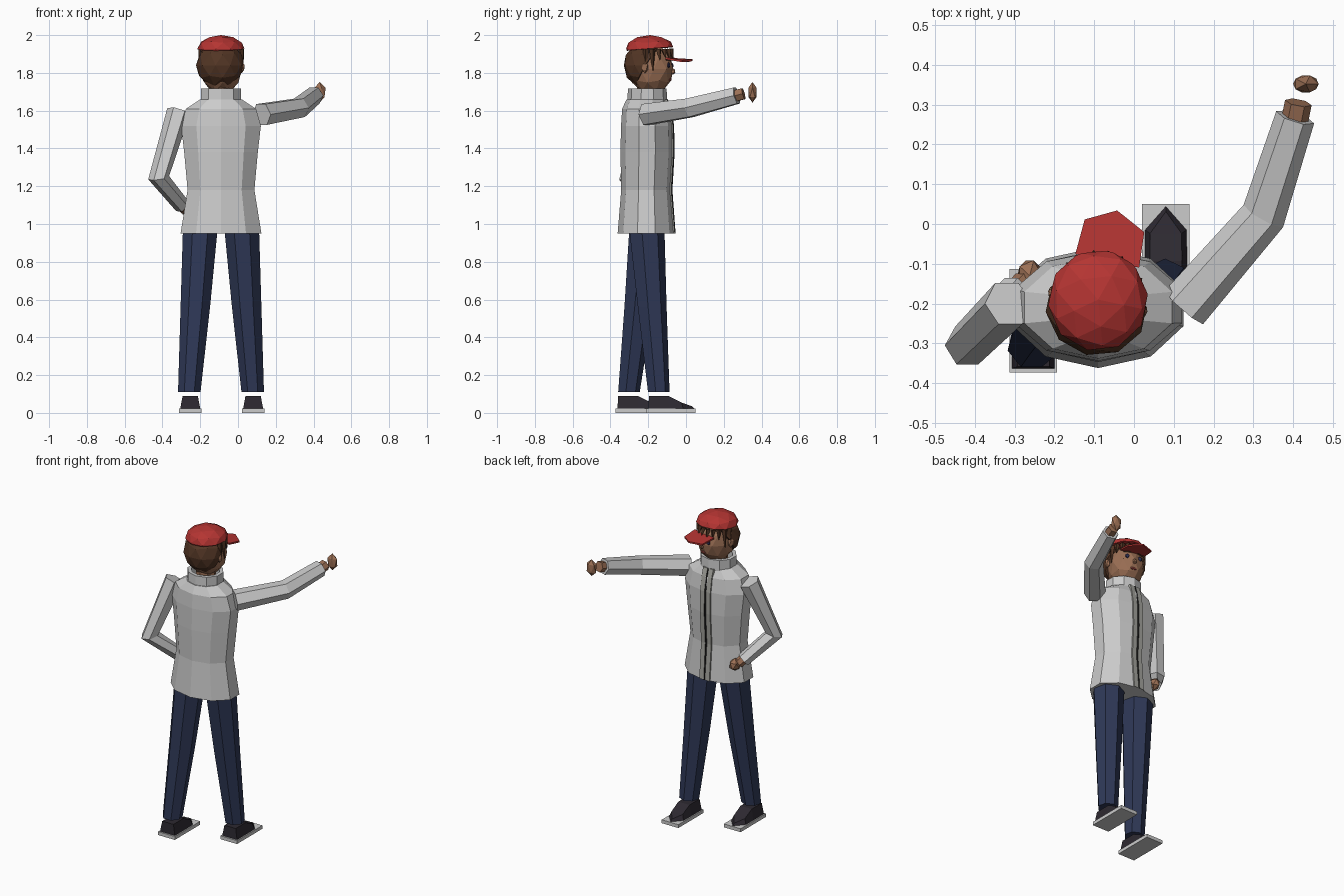
import bpy, bmesh
from math import sin, cos, pi, radians
from mathutils import Vector, Matrix

if "Cube" in bpy.data.objects:
    bpy.data.objects.remove(bpy.data.objects["Cube"])

COLORS = {"skin": (0.33, 0.16, 0.09), "hair": (0.085, 0.036, 0.018), "cap": (0.46, 0.035, 0.032),
          "denim": (0.028, 0.04, 0.095), "shoe": (0.026, 0.022, 0.03), "dark": (0.012, 0.012, 0.012),
          "eye": (0.03, 0.03, 0.09), "lips": (0.3, 0.06, 0.05), "placket": (0.37, 0.37, 0.34)}
HEAD = Matrix.Translation((-0.09, -0.19, 1.82)) @ Matrix.Rotation(radians(-12), 4, 'Z')
ID = Matrix.Identity(4)


def finish(name, bm, color=None, mat=ID):
    bm.transform(mat)
    bmesh.ops.recalc_face_normals(bm, faces=bm.faces)
    me = bpy.data.meshes.new(name)
    bm.to_mesh(me)
    bm.free()
    ob = bpy.data.objects.new(name, me)
    bpy.context.collection.objects.link(ob)
    if color:
        m = bpy.data.materials.get(color) or bpy.data.materials.new(color)
        m.diffuse_color = (*COLORS[color], 1)
        m.use_nodes = True
        m.node_tree.nodes["Principled BSDF"].inputs["Base Color"].default_value = m.diffuse_color
        me.materials.append(m)
    return ob


def skin(name, rings, color=None, mat=ID, caps=True):
    """Bridge rings of points into a closed, flat-shaded body."""
    bm = bmesh.new()
    vs = [[bm.verts.new(p) for p in r] for r in rings]
    n = len(vs[0])
    for a, b in zip(vs, vs[1:]):
        for i in range(n):
            j = (i + 1) % n
            bm.faces.new((a[i], a[j], b[j], b[i]))
    if caps:
        bm.faces.new(vs[0])
        bm.faces.new(vs[-1])
    return finish(name, bm, color, mat)


def loft(name, levels, n, color=None, phase=0.0, caps=True):
    """Horizontal ellipses given as (x, y, z, rx, ry)."""
    rings = [[(x + rx * sin(phase + 2 * pi * i / n), y - ry * cos(phase + 2 * pi * i / n), z)
              for i in range(n)] for x, y, z, rx, ry in levels]
    return skin(name, rings, color, caps=caps)


def tube(name, pts, radii, n=6, color=None, mat=ID):
    pts = [Vector(p) for p in pts]
    rings = []
    for k, (p, r) in enumerate(zip(pts, radii)):
        t = Vector()
        if k > 0:
            t += (p - pts[k - 1]).normalized()
        if k < len(pts) - 1:
            t += (pts[k + 1] - p).normalized()
        t.normalize()
        ref = Vector((0, 0, 1)) if abs(pts[-1].z - pts[0].z) < 0.2 else Vector((0, 1, 0))
        u = t.cross(ref).normalized()
        v = u.cross(t)
        rings.append([p + r * (cos(2 * pi * i / n) * u + sin(2 * pi * i / n) * v) for i in range(n)])
    return skin(name, rings, color, mat)


def blob(name, loc, size, color, mat=ID, sub=1, cut=None):
    bm = bmesh.new()
    bmesh.ops.create_icosphere(bm, subdivisions=sub, radius=1)
    bm.transform(Matrix.Translation(loc) @ Matrix.Diagonal((*size, 1)))
    if cut:
        geom = bm.verts[:] + bm.edges[:] + bm.faces[:]
        bmesh.ops.bisect_plane(bm, geom=geom, plane_co=cut[0], plane_no=cut[1], clear_outer=True)
        bmesh.ops.holes_fill(bm, edges=bm.edges)
    return finish(name, bm, color, mat)


# Jacket body, collar, front placket and zip
CX, CY = -0.09, -0.21
loft("jacket_body", [(CX, CY, 0.95, 0.225, 0.152), (CX, CY, 1.18, 0.186, 0.133),
                     (CX, CY + 0.004, 1.38, 0.205, 0.141), (CX, CY + 0.004, 1.52, 0.222, 0.138),
                     (CX, CY, 1.61, 0.195, 0.128), (CX, CY, 1.66, 0.115, 0.105)], 10)
loft("collar", [(CX, -0.205, 1.645, 0.112, 0.106), (CX, -0.205, 1.718, 0.112, 0.102),
                (CX, -0.205, 1.718, 0.088, 0.08), (CX, -0.205, 1.65, 0.088, 0.08)], 10, caps=False)
front = [(-0.06, 0.95), (-0.079, 1.18), (-0.067, 1.38), (-0.07, 1.52), (-0.085, 1.61), (-0.1, 1.66)]
skin("placket", [[(CX - 0.04, y - 0.02, z), (CX - 0.036, y + 0.001, z), (CX + 0.036, y + 0.001, z),
                  (CX + 0.04, y - 0.02, z)] for y, z in front], "placket")
tube("zip", [(CX, y + 0.001, z) for y, z in front], [0.004, 0.006, 0.006, 0.006, 0.005, 0.003], 4, "dark")
loft("neck", [(CX, -0.2, 1.62, 0.062, 0.062), (CX, -0.2, 1.76, 0.058, 0.058)], 8, "skin")

# Outstretched arm with hand
tube("reaching_sleeve", [(0.125, -0.21, 1.58), (0.325, 0.02, 1.615), (0.405, 0.268, 1.68)],
     [0.064, 0.057, 0.05])
tube("reaching_wrist", [(0.402, 0.25, 1.675), (0.413, 0.305, 1.69)], [0.034, 0.034], 6, "skin")
blob("reaching_hand", (0.432, 0.352, 1.697), (0.036, 0.025, 0.055), "skin")

# Bent arm with hand on the hip
tube("hip_sleeve", [(-0.315, -0.2, 1.595), (-0.42, -0.305, 1.245), (-0.295, -0.165, 1.095)],
     [0.062, 0.056, 0.042])
tube("hip_wrist", [(-0.315, -0.187, 1.12), (-0.275, -0.145, 1.075)], [0.03, 0.03], 6, "skin")
blob("hip_hand", (-0.262, -0.13, 1.07), (0.035, 0.045, 0.04), "skin")

# Legs, soles and shoes
for side, s, ankle_y, heel_y in (("left", -1, -0.305, -0.373), ("right", 1, -0.147, -0.21)):
    leg = [(CX + s * 0.11, -0.212, 0.97, 0.094, 0.098),
           (CX + s * 0.136, -0.212 + (ankle_y + 0.212) * 0.45, 0.56, 0.08, 0.08),
           (CX + s * 0.168, ankle_y, 0.11, 0.061, 0.06)]
    loft(side + "_trouser_leg", leg, 7, "denim", phase=pi / 7)
    fx = CX + s * 0.17
    if s < 0:
        fx = -0.253
    rect = [(-0.06, 0), (0.06, 0), (0.06, 0.26), (-0.06, 0.26)]
    skin(side + "_sole", [[(fx + x, heel_y + y, z) for x, y in rect] for z in (0, 0.022)])
    outline = [(-0.053, 0.01, 0.09), (-0.053, 0.12, 0.09), (-0.052, 0.195, 0.055), (0, 0.254, 0.035),
               (0.052, 0.195, 0.055), (0.053, 0.12, 0.09), (0.053, 0.01, 0.09)]
    bm = bmesh.new()
    lo = [bm.verts.new((fx + x, heel_y + y, 0.022)) for x, y, z in outline]
    hi = [bm.verts.new((fx + x * 0.76, heel_y + 0.005 + y * 0.93, z)) for x, y, z in outline]
    for i in range(7):
        j = (i + 1) % 7
        bm.faces.new((lo[i], lo[j], hi[j], hi[i]))
    for f in ((0, 1, 5, 6), (1, 2, 4, 5), (2, 3, 4)):
        bm.faces.new([hi[i] for i in f])
    bm.faces.new(lo)
    finish(side + "_shoe", bm, "shoe")

# Head and hair, turned slightly to the side
blob("head", (0, 0.005, 0.0), (0.11, 0.12, 0.135), "skin", HEAD, 2)
blob("hair", (0, -0.02, 0.02), (0.129, 0.122, 0.125), "hair", HEAD, 2,
     ((0, 0.0, 0.02), (0, 1, -0.6)))
for i in range(11):
    a = radians(-90 + 18 * i)
    drop = 0.0 if i in (0, 1, 9, 10) else 0.045 + 0.012 * (i % 2)
    tip_z = drop if drop else -0.01
    tube("fringe_lock", [(0.106 * sin(a), 0.108 * cos(a), 0.105), (0.117 * sin(a), 0.124 * cos(a), tip_z)],
         [0.017, 0.002], 4, "hair", HEAD)

# Face
for s in (-1, 1):
    blob("ear", (s * 0.113, -0.005, 0.01), (0.016, 0.02, 0.032), "skin", HEAD)
    blob("eye", (s * 0.042, 0.109, 0.02), (0.014, 0.009, 0.016), "eye", HEAD)
    tube("eyebrow", [(s * 0.022, 0.118, 0.05), (s * 0.062, 0.1, 0.05)], [0.006, 0.004], 4, "hair", HEAD)
blob("nose", (0, 0.122, -0.012), (0.013, 0.016, 0.018), "skin", HEAD)
blob("mouth", (0, 0.109, -0.055), (0.022, 0.007, 0.009), "lips", HEAD)

# Cap crown and brim
blob("cap_crown", (0, 0, 0.107), (0.126, 0.13, 0.073), "cap", HEAD, 2, ((0, 0, 0.107), (0, 0.08, -1)))
brim = [(-0.08, 0.1), (-0.075, 0.19), (0, 0.229), (0.078, 0.19), (0.084, 0.1)]
skin("cap_brim", [[(x, y, 0.075 + dz - 0.19 * (y - 0.1) - 2.2 * x * x) for x, y in brim]
                  for dz in (-0.008, 0.002)], "cap", HEAD)
